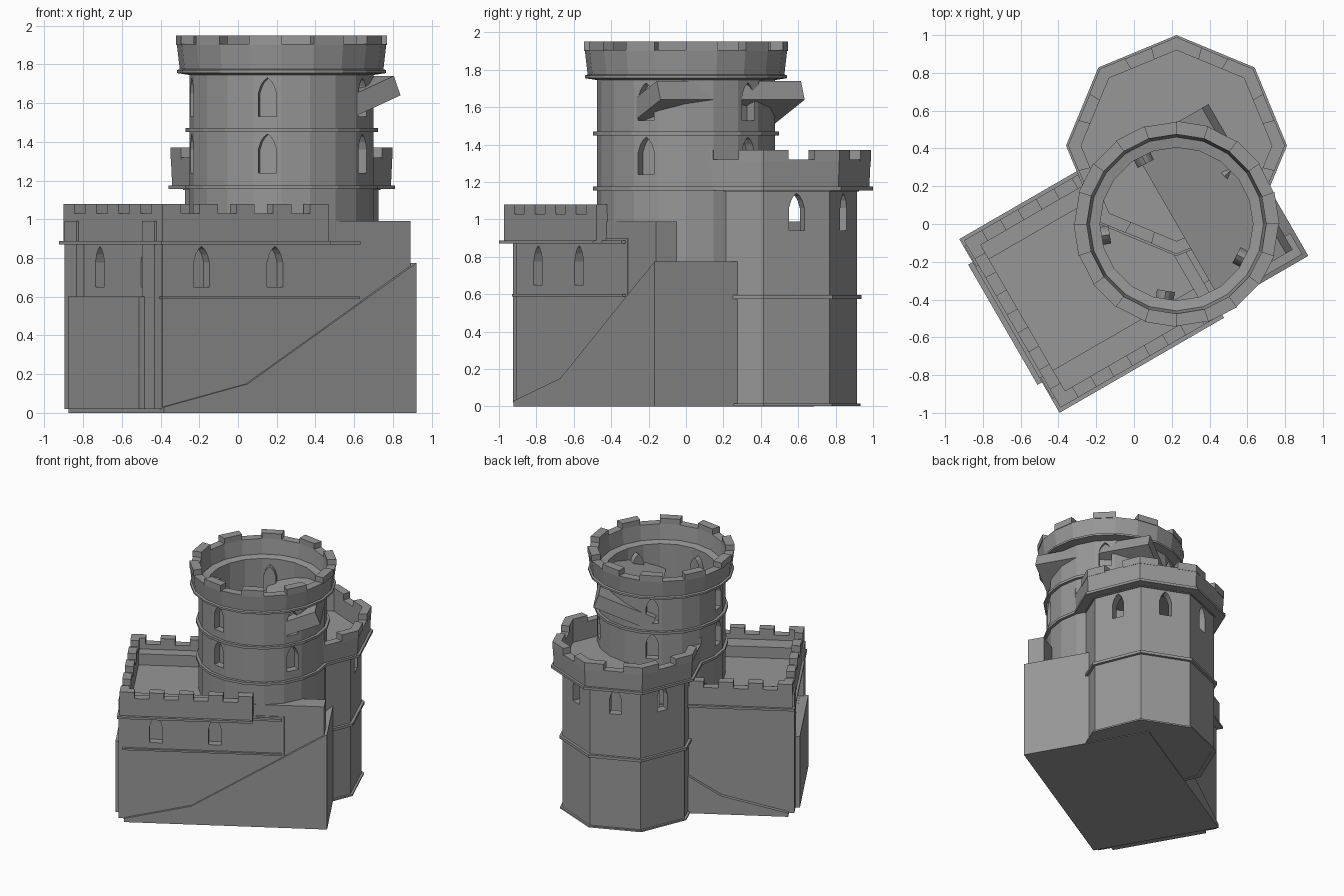
import bpy, bmesh, math
from mathutils import Matrix, Vector

if "Cube" in bpy.data.objects:
    bpy.data.objects.remove(bpy.data.objects["Cube"])

TOWER = (0.225, 0.0)
OCT = (0.225, 0.415)
T = Matrix.Translation
HALL = T((*TOWER, 0)) @ Matrix.Rotation(math.radians(30), 4, 'Z')   # hall frame: u along, v across
SIDE = HALL @ Matrix(((1, 0, 0, 0), (0, 0, 1, 0), (0, 1, 0, 0), (0, 0, 0, 1)))  # profile u,z extruded along v

stone = bpy.data.materials.new("dark_stone")
stone.diffuse_color = (.31, .31, .31, 1)
stone.use_nodes = True
stone.node_tree.nodes["Principled BSDF"].inputs["Base Color"].default_value = stone.diffuse_color


def finish(name, bm):
    bmesh.ops.recalc_face_normals(bm, faces=bm.faces)
    me = bpy.data.meshes.new(name)
    bm.to_mesh(me)
    bm.free()
    me.materials.append(stone)
    ob = bpy.data.objects.new(name, me)
    bpy.context.collection.objects.link(ob)
    return ob


def add_prism(bm, pts, a, b, M):
    lo = [bm.verts.new(M @ Vector((x, y, a))) for x, y in pts]
    hi = [bm.verts.new(M @ Vector((x, y, b))) for x, y in pts]
    bm.faces.new(lo[::-1])
    bm.faces.new(hi)
    n = len(pts)
    for i in range(n):
        j = (i + 1) % n
        bm.faces.new((lo[i], lo[j], hi[j], hi[i]))


def prisms(name, polys, a, b, M=Matrix()):
    bm = bmesh.new()
    for p in polys:
        add_prism(bm, p, a, b, M)
    return finish(name, bm)


def rect(x0, x1, y0, y1):
    return [(x0, y0), (x1, y0), (x1, y1), (x0, y1)]


def polar(c, r, deg):
    a = math.radians(deg)
    return (c[0] + r * math.cos(a), c[1] + r * math.sin(a))


def lathe(name, prof, n, c):
    # closed (radius, z) profile turned into an n-sided ring
    bm = bmesh.new()
    rows = [[bm.verts.new((*polar(c, r, 360 * i / n + 90), z)) for r, z in prof] for i in range(n)]
    m = len(prof)
    for i in range(n):
        p, q = rows[i], rows[(i + 1) % n]
        for k in range(m):
            l = (k + 1) % m
            bm.faces.new((p[k], q[k], q[l], p[l]))
    return finish(name, bm)


def band(name, r_in, r, z, h, n, c):
    lathe(name, [(r_in, z), (r, z), (r, z + h), (r_in, z + h)], n, c)


def arches(name, specs):
    # pointed-arch blocks: (x, y, facing angle, width, z0, z1, half depth)
    bm = bmesh.new()
    for x, y, ang, w, z0, z1, d in specs:
        h = z1 - z0
        arch = [(-w/2, 0), (w/2, 0), (w/2, .6*h), (.36*w, .8*h), (.2*w, .92*h), (0, h),
                (-.2*w, .92*h), (-.36*w, .8*h), (-w/2, .6*h)]
        M = T((x, y, z0)) @ Matrix.Rotation(math.radians(ang + 90), 4, 'Z') @ Matrix.Rotation(math.pi/2, 4, 'X')
        add_prism(bm, arch, -d, d, M)
    return finish(name, bm)


def cut_windows(target, specs):
    cutter = arches("window_cutter", specs)
    cutter.hide_render = True
    mod = target.modifiers.new("windows", 'BOOLEAN')
    mod.operation, mod.solver, mod.object = 'DIFFERENCE', 'EXACT', cutter
    bpy.context.view_layer.objects.active = target
    bpy.ops.object.modifier_apply(modifier=mod.name)
    bpy.data.objects.remove(cutter)


# round tower: open shell, windows backed by niche blocks on the inside
tower = lathe("round_tower", [(.405, .02), (.475, .02), (.475, 1.75), (.405, 1.75)], 20, TOWER)
slots = [(45 + 72*k, z0, z1) for k in range(5) for z0, z1 in ((1.53, 1.73), (1.24, 1.44))]
cut_windows(tower, [(*polar(TOWER, .44, a), a, .095, z0, z1, .1) for a, z0, z1 in slots])
arches("window_niches", [(*polar(TOWER, .385, a), a, .0955, z0, z1, .027) for a, z0, z1 in slots])
lathe("round_tower_parapet", [(.405, 1.745), (.475, 1.745), (.54, 1.755), (.54, 1.77), (.526, 1.775),
                              (.541, 1.905), (.475, 1.905), (.46, 1.785), (.405, 1.775)], 20, TOWER)
for z in (1.155, 1.45):
    band("round_tower_band", .45, .497, z, .02, 20, TOWER)
prisms("round_tower_merlons",
       [[polar(TOWER, .545, a), polar(TOWER, .545, a + 18), polar(TOWER, .475, a + 18), polar(TOWER, .475, a)]
        for a in range(-72, 288, 36)], 1.9, 1.95)

# octagonal tower: hollow upper room with windows, roof deck, parapet
octo = lathe("octagon_tower", [(.43, .005), (.5, .005), (.5, 1.17), (.43, 1.17)], 8, OCT)
cut_windows(octo, [(*polar(OCT, .43, a), a, .09, .94, 1.14, .1)
                   for a in (22.5, 67.5, 112.5, 157.5, 202.5)])
octagon = lambda r: [polar(OCT, r, 45*i) for i in range(8)]
prisms("octagon_tower_deck", [octagon(.51)], 1.15, 1.18)
prisms("octagon_tower_base", [octagon(.45)], .005, .03)
lathe("octagon_tower_parapet", [(.5, 1.155), (.565, 1.175), (.572, 1.32), (.505, 1.32), (.505, 1.17)], 8, OCT)
band("octagon_cornice", .48, .585, 1.155, .02, 8, OCT)
band("octagon_band", .48, .522, .575, .022, 8, OCT)
band("octagon_foot", .48, .518, .003, .012, 8, OCT)


def corner_merlon(i):
    # merlon wrapping one corner, a third of each side
    out = []
    for r, order in ((.574, (-1, 0, 1)), (.505, (1, 0, -1))):
        p = Vector(polar(OCT, r, 45*i))
        for s in order:
            q = Vector(polar(OCT, r, 45*(i + s)))
            out.append(tuple(p.lerp(q, .33)))
    return out


prisms("octagon_merlons", [corner_merlon(i) for i in range(8)], 1.31, 1.37)

# hall body with blind windows
hall = prisms("hall", [rect(-.985, .2, -.478, .455)], .02, .9, HALL)
spots = [(u, -.478, -90) for u in (-.753, -.315)]
spots += [(-.985, v, 180) for v in (.17, -.3)]
cut_windows(hall, [(*(HALL @ Vector((u, v, 0))).xy, a + 30, .095, .65, .86, .06) for u, v, a in spots])
prisms("hall_cornice", [rect(-1.036, -.03, -.556, .506), rect(-.03, .18, -.502, -.4)], .87, .888, HALL)
prisms("hall_band", [rect(-1.0, .18, -.496, .45)], .588, .602, HALL)

# hall parapet walls and merlons
U0, U1, V0, V1, W = -1.018, -.03, -.535, .487, .065
prisms("hall_parapet", [rect(U0, U1, V0, V0 + W), rect(U0, U1, V1 - W, V1),
                        rect(U0, U0 + W, V0 + W, V1 - W), rect(U1 - W, U1, V0 + W, V1 - W)], .885, 1.03, HALL)
du, dv = (U1 - U0) / 9, (V1 - V0) / 9
merlons = []
for k in range(0, 9, 2):
    a, b = U0 + k*du, U0 + (k + 1)*du
    merlons += [rect(a, b, V0, V0 + W), rect(a, b, V1 - W, V1)]
    a, b = V0 + k*dv, V0 + (k + 1)*dv
    a, b = max(a, V0 + W), min(b, V1 - W)
    merlons.append(rect(U0, U0 + W, a, b))
prisms("hall_merlons", merlons, 1.03, 1.08, HALL)

# end pilasters, walkways inside the parapet, and the end slab
prisms("pilasters", [rect(-1.03, -.9, -.472, -.343), rect(.13, .497, -.472, -.343),
                     rect(-1.03, .497, .335, .46)], .02, .99, HALL)
prisms("walkway", [rect(-.9, .13, -.472, -.343)], .89, .99, HALL)
prisms("end_slab", [rect(-1.063, -.98, -.37, .365)], .02, .6, HALL)

# sloping ramp under the hall
prisms("ramp", [[(-.987, 0), (.52, 0), (.52, .775), (-.488, .15), (-.987, .03)]], -.495, .49, SIDE)

# tilted floor slab piercing the round tower
prisms("tilted_slab", [[(.424, 1.74), (.464, 1.64), (.04, 1.47), (0, 1.57)]], -.425, .465, SIDE)
